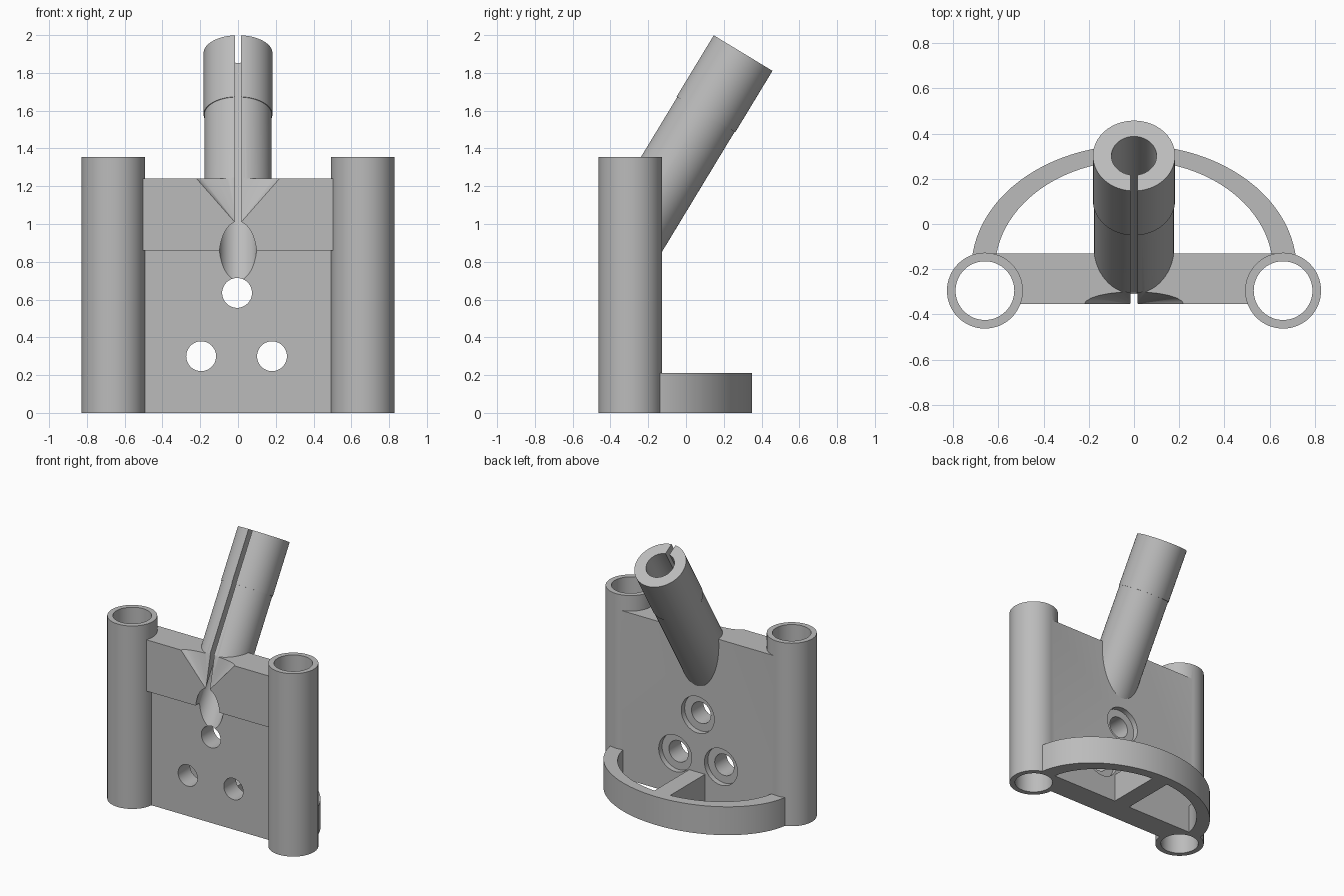
import bpy, bmesh
from math import radians, sin, cos, pi
from mathutils import Vector, Matrix

cube = bpy.data.objects.get("Cube")
if cube:
    bpy.data.objects.remove(cube, do_unlink=True)

grey = bpy.data.materials.new("warm_grey")
grey.use_nodes = True
GREY = (0.5, 0.5, 0.5, 1)
grey.diffuse_color = GREY
grey.node_tree.nodes["Principled BSDF"].inputs["Base Color"].default_value = GREY


def finish(bm, name):
    bmesh.ops.recalc_face_normals(bm, faces=bm.faces)
    mesh = bpy.data.meshes.new(name)
    bm.to_mesh(mesh)
    bm.free()
    mesh.materials.append(grey)
    obj = bpy.data.objects.new(name, mesh)
    bpy.context.collection.objects.link(obj)
    return obj


def rod(name, start, end, radius, sides=64):
    start, end = Vector(start), Vector(end)
    axis = end - start
    place = Matrix.Translation((start + end) / 2) @ axis.to_track_quat('Z', 'Y').to_matrix().to_4x4()
    bm = bmesh.new()
    bmesh.ops.create_cone(bm, cap_ends=True, segments=sides, radius1=radius,
                          radius2=radius, depth=axis.length, matrix=place)
    return finish(bm, name)


def extrude(name, points, offset):
    bm = bmesh.new()
    face = bm.faces.new([bm.verts.new(p) for p in points])
    new = bmesh.ops.extrude_face_region(bm, geom=[face])["geom"]
    bmesh.ops.translate(bm, vec=offset, verts=[v for v in new if isinstance(v, bmesh.types.BMVert)])
    return finish(bm, name)


def side_profile(name, yz, half_width):
    return extrude(name, [(-half_width, y, z) for y, z in yz], (2 * half_width, 0, 0))


def combine(target, tools, operation):
    for tool in tools:
        mod = target.modifiers.new(tool.name, 'BOOLEAN')
        mod.operation, mod.solver, mod.object = operation, 'EXACT', tool
        bpy.context.view_layer.objects.active = target
        bpy.ops.object.modifier_apply(modifier=mod.name)
        bpy.data.objects.remove(tool, do_unlink=True)


# Main dimensions
TILT = radians(31.2)
FRONT, LOWER_FRONT, BACK = -0.355, -0.31, -0.13
BAND_Z, PLATE_Z, ARCH_Z = 0.86, 1.24, 0.21
POST_X, POST_Y, POST_Z = 0.66, -0.295, 1.355
down = Vector((0, -sin(TILT), -cos(TILT)))
forward = Vector((0, -cos(TILT), sin(TILT)))
socket_top = Vector((0, 0.302, 1.905))


def along(d):
    return socket_top + down * d


# Mounting plate with a thicker upper band
plate = side_profile("mounting_plate", [(BACK, 0), (BACK, PLATE_Z), (FRONT, PLATE_Z),
                     (FRONT, BAND_Z), (LOWER_FRONT, BAND_Z), (LOWER_FRONT, 0)], POST_X)

# Sloping socket with a slightly larger collar
combine(plate, [rod("socket", along(0.3), along(1.4), 0.178),
                rod("collar", along(0), along(0.38), 0.182)], 'UNION')

# Trim whatever socket passes the plate front
trim = side_profile("front_trim", [(FRONT, 1.5), (FRONT, BAND_Z), (LOWER_FRONT, BAND_Z),
                    (LOWER_FRONT, 0.1), (-1, 0.1), (-1, 1.5)], 0.45)

# Fan shaped dent blending the socket into the band
bm = bmesh.new()
apex = Vector((0, FRONT - 0.001, 0.99))
for i in range(13):
    a = pi * i / 12
    rim = Vector((0.22 * cos(a), FRONT - 0.001 + 0.056 * sin(a), PLATE_Z))
    bm.verts.new(apex + (rim - apex) * 1.02)
for x in (-0.22, 0.22):
    bm.verts.new((x, -0.5, PLATE_Z + 0.005))
bm.verts.new((0, -0.5, 0.99))
bm.verts.new(apex)
bmesh.ops.convex_hull(bm, input=bm.verts)
dent = finish(bm, "dent")

# Socket bore and clamping slot
bore = rod("bore", along(-0.1), along(1.7), 0.1)
slot_half = Vector((0.016, 0, 0))
slot = extrude("slot", [along(-0.1) - slot_half, along(1.4) - slot_half,
               along(1.4) + forward * 0.4 - slot_half,
               along(-0.1) + forward * 0.4 - slot_half], slot_half * 2)
cutters = [trim, dent, bore, slot]

# Screw holes with shallow counterbores behind
for x, z in ((-0.005, 0.635), (-0.195, 0.3), (0.18, 0.3)):
    cutters.append(rod("screw_hole", (x, -0.6, z), (x, 0.1, z), 0.079, 48))
    cutters.append(rod("counterbore", (x, BACK - 0.04, z), (x, 0.1, z), 0.135, 48))
combine(plate, cutters, 'DIFFERENCE')


# Curved base arch and its central rib
def arc(a, b, reverse=False):
    pts = [(a * cos(pi * i / 48), -0.2 + b * sin(pi * i / 48), 0) for i in range(49)]
    return pts[::-1] if reverse else pts


arch = extrude("base_arch", arc(0.72, 0.55) + arc(0.615, 0.48, True), (0, 0, ARCH_Z))
rib = side_profile("rib", [(-0.2, 0), (0.31, 0), (0.31, ARCH_Z), (-0.2, ARCH_Z)], 0.065)
posts = [rod("post", (s * POST_X, POST_Y, 0), (s * POST_X, POST_Y, POST_Z), 0.168) for s in (-1, 1)]
combine(plate, [arch, rib] + posts, 'UNION')

# Hollow out both posts
combine(plate, [rod("post_bore", (s * POST_X, POST_Y, -0.1), (s * POST_X, POST_Y, 1.5), 0.13)
                for s in (-1, 1)], 'DIFFERENCE')

plate.name = "bracket_body"
bpy.ops.object.select_all(action='DESELECT')
plate.select_set(True)
bpy.context.view_layer.objects.active = plate
bpy.ops.object.shade_smooth_by_angle(angle=radians(30))
